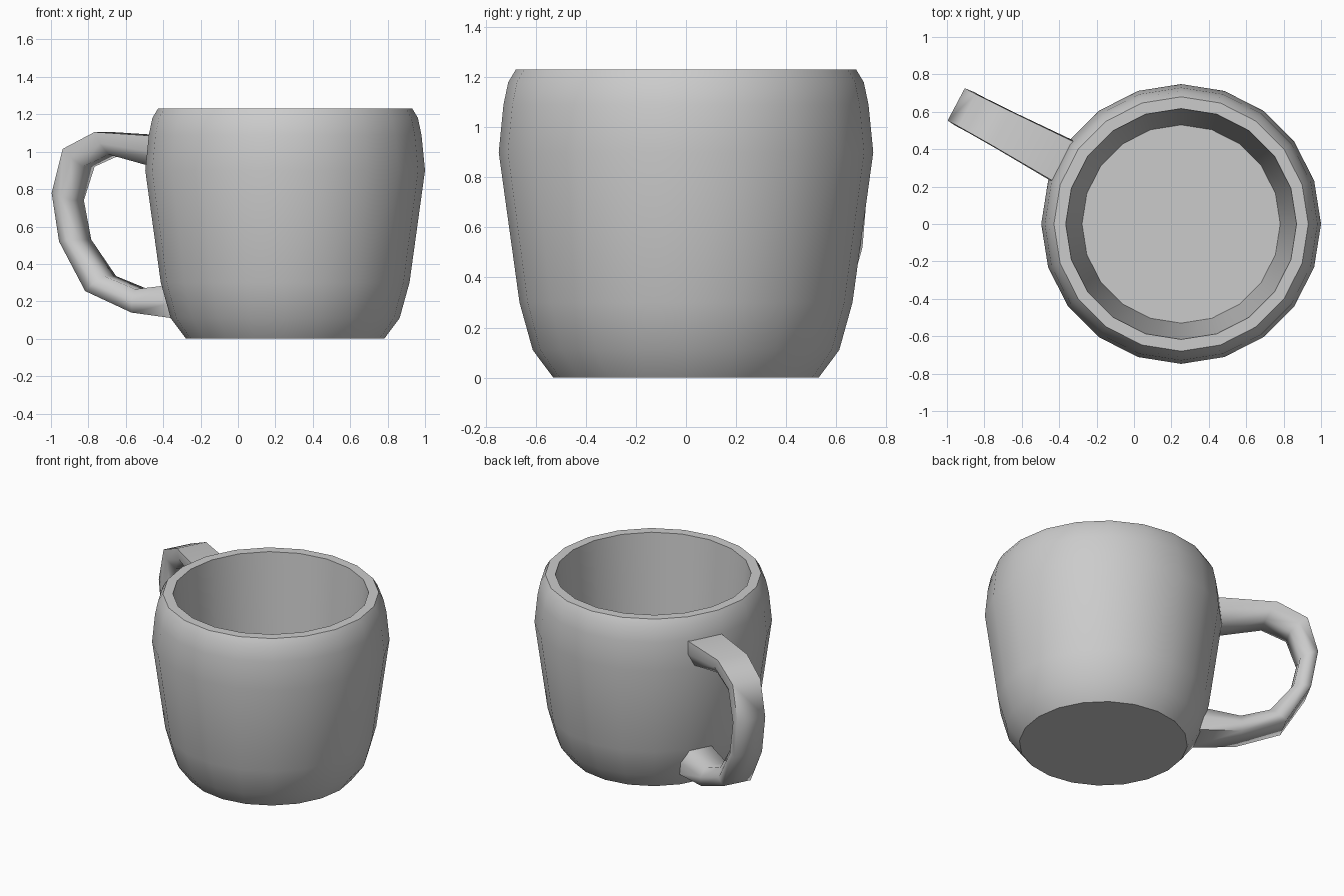
import bpy, bmesh, math
from mathutils import Vector

if "Cube" in bpy.data.objects:
    bpy.data.objects.remove(bpy.data.objects["Cube"])

CENTRE = Vector((0.252, 0, 0))
SIDES = 20


def finish(bm, name, angle):
    bmesh.ops.recalc_face_normals(bm, faces=bm.faces)
    mesh = bpy.data.meshes.new(name)
    bm.to_mesh(mesh)
    bm.free()
    obj = bpy.data.objects.new(name, mesh)
    bpy.context.collection.objects.link(obj)
    bpy.ops.object.select_all(action='DESELECT')
    obj.select_set(True)
    bpy.context.view_layer.objects.active = obj
    bpy.ops.object.shade_smooth_by_angle(angle=math.radians(angle))
    return obj


def loft(rings):
    """Skin a list of closed rings and cap both ends."""
    bm = bmesh.new()
    loops = [[bm.verts.new(p) for p in ring] for ring in rings]
    for a, b in zip(loops, loops[1:]):
        n = len(a)
        for i in range(n):
            j = (i + 1) % n
            bm.faces.new((a[i], a[j], b[j], b[i]))
    bm.faces.new(loops[0])
    bm.faces.new(loops[-1])
    return bm


# Mug body: outer wall, flat rim, then straight inner wall to the floor
profile = [(0.53, 0), (0.612, 0.11), (0.665, 0.30), (0.748, 0.90),
           (0.729, 1.09), (0.71, 1.18), (0.68, 1.23),
           (0.617, 1.23), (0.53, 0.09)]
rings = [[CENTRE + Vector((r * math.cos(2 * math.pi * i / SIDES),
                           r * math.sin(2 * math.pi * i / SIDES), z))
          for i in range(SIDES)] for r, z in profile]
finish(loft(rings), "mug_body", 40)

# Handle: outer and inner edge curves as (distance from mug axis, height)
outer = [(0.66, 1.08), (1.10, 1.105), (1.295, 1.015), (1.362, 0.78),
         (1.317, 0.52), (1.159, 0.255), (0.875, 0.14), (0.58, 0.105)]
inner = [(0.66, 0.895), (1.03, 0.985), (1.19, 0.92), (1.255, 0.74),
         (1.21, 0.53), (1.06, 0.335), (0.87, 0.265), (0.58, 0.295)]
half_widths = [0.123, 0.105, 0.1, 0.1, 0.1, 0.1, 0.108, 0.12]
# Cross-section: (fraction of half width, fraction from outer to inner edge)
section = [(-0.98, 0), (0.98, 0), (1.03, 0.5), (0.68, 1), (-0.68, 1), (-1.03, 0.5)]

turn = math.radians(152)
out = Vector((math.cos(turn), math.sin(turn), 0))
side = Vector((-out.y, out.x, 0))
rings = []
for o, n, w in zip(outer, inner, half_widths):
    ring = []
    for s, t in section:
        r = o[0] + (n[0] - o[0]) * t
        z = o[1] + (n[1] - o[1]) * t
        ring.append(CENTRE + out * r + side * s * w + Vector((0, 0, z)))
    rings.append(ring)
finish(loft(rings), "handle", 85)
